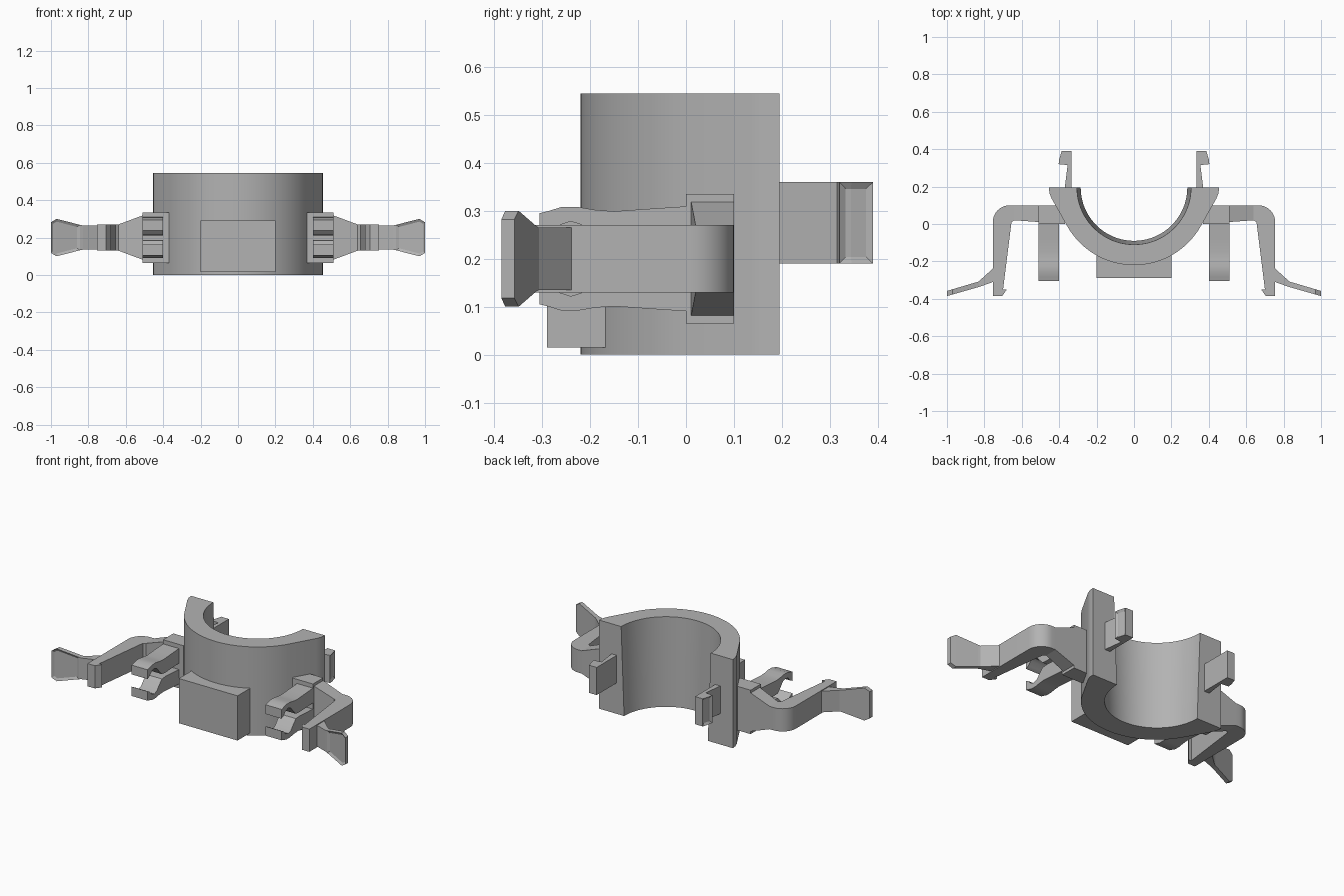
import bpy, bmesh, math

cube = bpy.data.objects.get("Cube")
if cube:
    bpy.data.objects.remove(cube)

grey = bpy.data.materials.new("plastic grey")
grey.use_nodes = True
colour = (0.45, 0.45, 0.45, 1)
grey.diffuse_color = colour
grey.node_tree.nodes["Principled BSDF"].inputs["Base Color"].default_value = colour

MID = 0.2          # height of the arms' centre line
SIDES = {"left": 1, "right": -1}


def loft(name, rings, panel=None, side=1, smooth=False):
    """Skin a row of equal rings, cap the ends, optionally recess a panel."""
    bm = bmesh.new()
    rows = [[bm.verts.new(p) for p in ring] for ring in rings]
    n = len(rows[0])
    for a, b in zip(rows, rows[1:]):
        for i in range(n):
            j = (i + 1) % n
            bm.faces.new((a[i], a[j], b[j], b[i]))
    bm.faces.new(rows[0][::-1])
    bm.faces.new(rows[-1])
    bmesh.ops.recalc_face_normals(bm, faces=bm.faces)
    bm.normal_update()
    if panel:
        faces = [f for f in bm.faces if panel(f.calc_center_median(), f.normal)]
        bmesh.ops.inset_region(bm, faces=faces, thickness=0.014, use_even_offset=True)
        bmesh.ops.translate(bm, verts=list({v for f in faces for v in f.verts}),
                            vec=-0.008 * faces[0].normal)
    for v in bm.verts:
        v.co.x *= side
    bmesh.ops.recalc_face_normals(bm, faces=bm.faces)
    mesh = bpy.data.meshes.new(name)
    bm.to_mesh(mesh)
    bm.free()
    mesh.materials.append(grey)
    obj = bpy.data.objects.new(name, mesh)
    bpy.context.collection.objects.link(obj)
    if smooth:
        bpy.ops.object.select_all(action="DESELECT")
        obj.select_set(True)
        bpy.context.view_layer.objects.active = obj
        bpy.ops.object.shade_smooth_by_angle(angle=math.radians(30))
    return obj


def plan(name, pts, low, high, **kw):
    """Extrude a plan outline between two heights."""
    return loft(name, [[(x, y, z) for x, y in pts] for z in (low, high)], **kw)


def box(name, x0, x1, y0, y1, z0, z1, **kw):
    return plan(name, [(x0, y0), (x1, y0), (x1, y1), (x0, y1)], z0, z1, **kw)


def arc(cx, cy, r, start, end, steps):
    angles = [math.radians(start + (end - start) * i / steps) for i in range(steps + 1)]
    return [(cx + r * math.cos(a), cy + r * math.sin(a)) for a in angles]


# Half collar with flared ends and a slightly tapering bore
def collar_ring(bore, z):
    outer = [(-0.455, 0.195), (-0.452, 0.165), (-0.44, 0.135)]
    outer += arc(0, 0.19, 0.41, 209, 331, 40)
    outer += [(-x, y) for x, y in outer[2::-1]]
    inner = arc(0, 0.195, bore, 360, 180, 48)
    return [(x, y, z) for x, y in outer + inner]


loft("half_collar", [collar_ring(0.285, 0), collar_ring(0.305, 0.545)], smooth=True)
box("front_block", -0.2, 0.2, -0.29, -0.15, 0.015, 0.29)

# Plan outline of the bent latch arm with its inward hook
arm_outline = [(0.64, 0.02), (0.64, 0.1)] + arc(0.665, 0.01, 0.09, 90, 0, 10)
arm_outline += [(0.755, -0.385), (0.705, -0.385), (0.68, -0.35), (0.7, -0.35), (0.655, 0.01)]

# Spring finger outline: (y, height above the centre line)
finger = [(0.01, 0.11), (-0.08, 0.104), (-0.15, 0.099), (-0.19, 0.102), (-0.225, 0.108),
          (-0.26, 0.108), (-0.285, 0.1), (-0.305, 0.095), (-0.305, 0.038),
          (-0.285, 0.048), (-0.265, 0.07), (-0.24, 0.078), (-0.215, 0.07), (-0.19, 0.04),
          (-0.165, 0.015), (-0.13, 0.012), (0.01, 0.02)]

# Grip sections: x, front y, back y, half height
grip = [(0.74, -0.305, -0.225, 0.065), (0.83, -0.337, -0.307, 0.065),
        (0.845, -0.341, -0.312, 0.068), (0.97, -0.377, -0.349, 0.1),
        (1.0, -0.385, -0.358, 0.082)]

for side, s in SIDES.items():
    # Mounting plate and tapering root of the arm
    box(side + "_mount", 0.37, 0.51, 0, 0.1, MID - 0.135, MID + 0.135, side=s)
    loft(side + "_arm_root",
         [[(x, y, MID - h), (x, 0.1, MID - h), (x, 0.1, MID + h), (x, y, MID + h)]
          for x, y, h in ((0.5, 0.01, 0.122), (0.64, 0.02, 0.07))], side=s)
    plan(side + "_latch_arm", arm_outline, MID - 0.07, MID + 0.07, side=s, smooth=True)

    # Flared grip with a recessed thumb panel
    loft(side + "_grip",
         [[(x, f, MID - h), (x, f, MID + h), (x, b, MID + h), (x, b, MID - h)]
          for x, f, b, h in grip],
         panel=lambda c, n: c.x > 0.85 and n.y < -0.8, side=s)

    # Mirrored pair of spring fingers
    for level, up in (("upper", 1), ("lower", -1)):
        loft(f"{side}_{level}_finger",
             [[(x, y, MID + up * h) for y, h in finger] for x in (0.402, 0.51)],
             side=s, smooth=True)

    # Rear snap hook with a recessed sloping face
    hook = [(0.335, 0.15), (0.372, 0.15), (0.37, 0.195), (0.355, 0.315), (0.403, 0.32),
            (0.4, 0.345), (0.387, 0.39), (0.335, 0.39)]
    plan(side + "_snap_hook", hook, 0.19, 0.36, side=s,
         panel=lambda c, n: c.y > 0.325 and n.x > 0.8)
